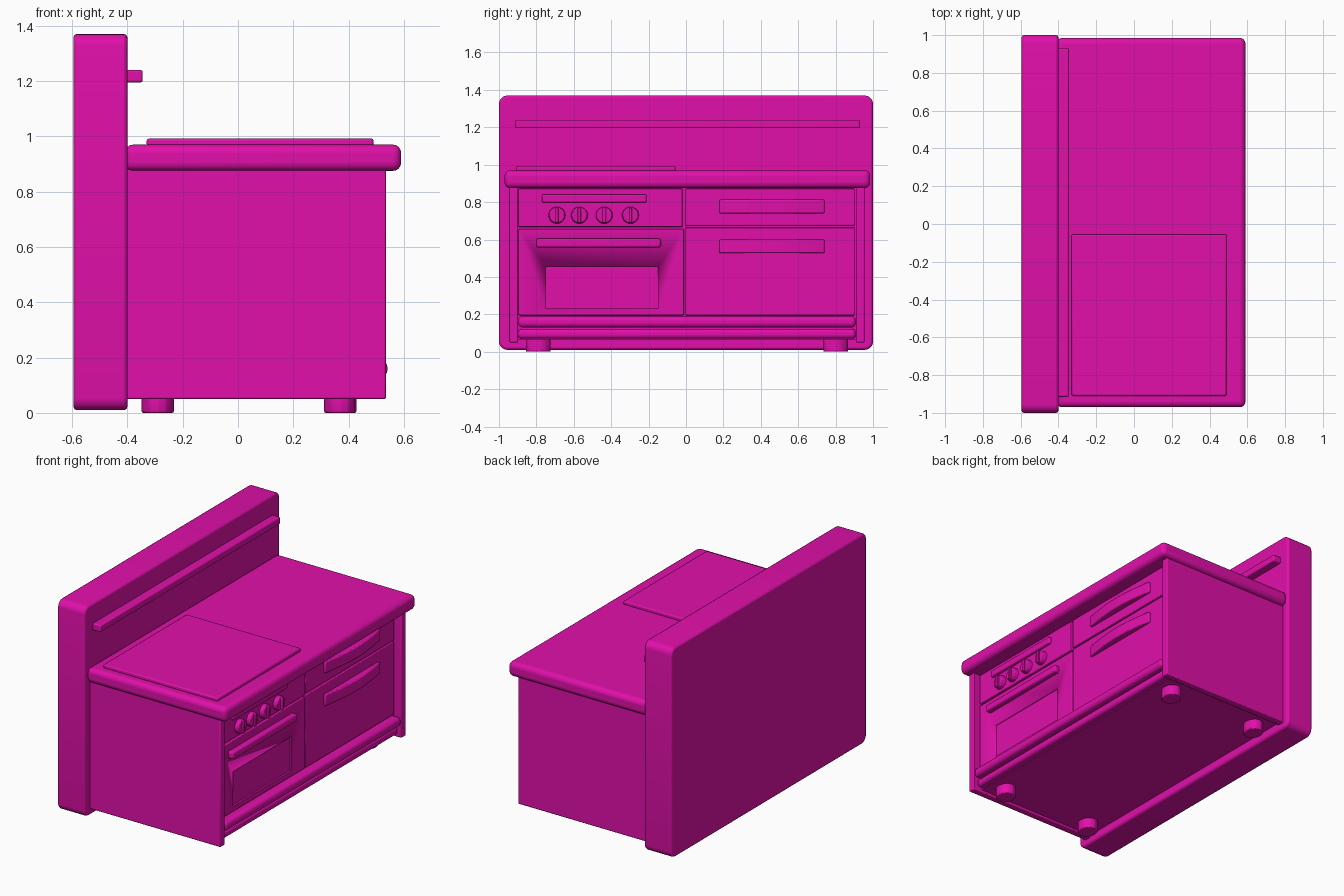
import bpy, bmesh, math
from mathutils import Matrix

if "Cube" in bpy.data.objects:
    bpy.data.objects.remove(bpy.data.objects["Cube"])

mat = bpy.data.materials.new("magenta")
mat.diffuse_color = (0.75, 0.005, 0.40, 1)
mat.use_nodes = True
mat.node_tree.nodes["Principled BSDF"].inputs["Base Color"].default_value = mat.diffuse_color


def finish(name, bm, bevel=0, segs=3):
    """Turn a bmesh into a named object with optional rounded edges."""
    bmesh.ops.recalc_face_normals(bm, faces=bm.faces[:])
    me = bpy.data.meshes.new(name)
    bm.to_mesh(me)
    bm.free()
    ob = bpy.data.objects.new(name, me)
    bpy.context.collection.objects.link(ob)
    me.materials.append(mat)
    if bevel:
        m = ob.modifiers.new("round", 'BEVEL')
        m.width, m.segments, m.limit_method = bevel, segs, 'ANGLE'
    bpy.ops.object.select_all(action='DESELECT')
    bpy.context.view_layer.objects.active = ob
    ob.select_set(True)
    bpy.ops.object.shade_smooth_by_angle(angle=math.radians(35))
    return ob


def box(name, x, y, z, bevel=0, segs=3):
    bm = bmesh.new()
    lo_hi = (x, y, z)
    size = [b - a for a, b in lo_hi]
    mid = [(a + b) / 2 for a, b in lo_hi]
    bmesh.ops.create_cube(bm, size=1, matrix=Matrix.Translation(mid) @ Matrix.Diagonal((*size, 1)))
    return finish(name, bm, bevel, segs)


def prism(name, pts, vec, bevel=0):
    """Extrude a closed outline along a vector."""
    bm = bmesh.new()
    f = bm.faces.new([bm.verts.new(p) for p in pts])
    r = bmesh.ops.extrude_face_region(bm, geom=[f])
    bmesh.ops.translate(bm, vec=vec, verts=[v for v in r["geom"] if isinstance(v, bmesh.types.BMVert)])
    return finish(name, bm, bevel, 2)


# Back panel: rounded upright slab
R = 0.045
pts = []
for cy, cz, a0 in ((1 - R, 1.37 - R, 0), (-1 + R, 1.37 - R, 90), (-1 + R, 0.01 + R, 180), (1 - R, 0.01 + R, 270)):
    for i in range(6):
        a = math.radians(a0 + 18 * i)
        pts.append((-0.595, cy + R * math.cos(a), cz + R * math.sin(a)))
prism("back_panel", pts, (0.195, 0, 0), 0.012)
box("back_rail", (-0.41, -0.345), (-0.915, 0.93), (1.195, 1.24), 0.008)

# Cabinet carcass
box("cabinet_body", (-0.41, 0.47), (-0.91, 0.92), (0.065, 0.89))
for side, y in (("left", (-0.945, -0.898)), ("right", (0.908, 0.955))):
    box(side + "_side_panel", (-0.41, 0.535), y, (0.05, 0.88), 0.006, 2)

# Counter and hob
box("countertop", (-0.41, 0.59), (-0.97, 0.985), (0.875, 0.97), 0.03, 4)
box("hob_plate", (-0.33, 0.49), (-0.91, -0.055), (0.965, 0.992), 0.008, 2)

# Door and drawer fronts
FX = 0.49
box("control_panel", (0.46, FX), (-0.895, -0.018), (0.668, 0.872), 0.004, 2)
door = box("oven_door", (0.46, FX), (-0.895, -0.012), (0.195, 0.656), 0.004, 2)
box("drawer_front", (0.46, FX), (-0.004, 0.902), (0.675, 0.872), 0.004, 2)
box("cupboard_door", (0.46, FX), (-0.004, 0.902), (0.195, 0.665), 0.004, 2)

# Recessed oven window
cutter = box("window_cutter", (0.478, 0.6), (-0.75, -0.15), (0.23, 0.455))
cutter.hide_render = True
cutter.hide_viewport = True
m = door.modifiers.new("window", 'BOOLEAN')
m.object, m.operation, m.solver = cutter, 'DIFFERENCE', 'EXACT'

# Plinth rails
box("upper_plinth_rail", (0.44, 0.54), (-0.898, 0.908), (0.13, 0.19), 0.024, 4)
box("lower_plinth_rail", (0.44, 0.515), (-0.898, 0.908), (0.07, 0.122), 0.02, 4)

# Straight bars on the oven side
box("oven_handle", (0.48, 0.525), (-0.80, -0.135), (0.557, 0.605), 0.012)
box("control_bar", (0.48, 0.51), (-0.77, -0.21), (0.797, 0.842), 0.01)

# Bowed handles on the right side
for name, z in (("drawer_handle", 0.74), ("cupboard_handle", 0.527)):
    outline = [(0.48, 0.178, z)]
    for i in range(13):
        t = i / 12
        outline.append((0.503 + 0.03 * math.sin(math.pi * t), 0.178 + 0.562 * t, z))
    outline.append((0.48, 0.74, z))
    prism(name, outline, (0, 0, 0.073), 0.006)

# Knobs with raised grips
for i, y in enumerate((-0.69, -0.57, -0.437, -0.297)):
    bm = bmesh.new()
    bmesh.ops.create_cone(bm, cap_ends=True, segments=20, radius1=0.046, radius2=0.042, depth=0.035,
                          matrix=Matrix.Translation((0.5, y, 0.73)) @ Matrix.Rotation(math.pi / 2, 4, 'Y'))
    finish(f"knob_{i + 1}", bm, 0.005, 2)
    box(f"knob_grip_{i + 1}", (0.5, 0.53), (y - 0.009, y + 0.009), (0.69, 0.772), 0.004, 2)

# Feet
for fb, x in (("back", -0.29), ("front", 0.37)):
    for lr, y in (("left", -0.79), ("right", 0.80)):
        bm = bmesh.new()
        bmesh.ops.create_cone(bm, cap_ends=True, segments=12, radius1=0.06, radius2=0.06, depth=0.08,
                              matrix=Matrix.Translation((x, y, 0.04)) @ Matrix.Diagonal((0.97, 1.12, 1, 1)))
        finish(f"{fb}_{lr}_foot", bm, 0.006, 2)
